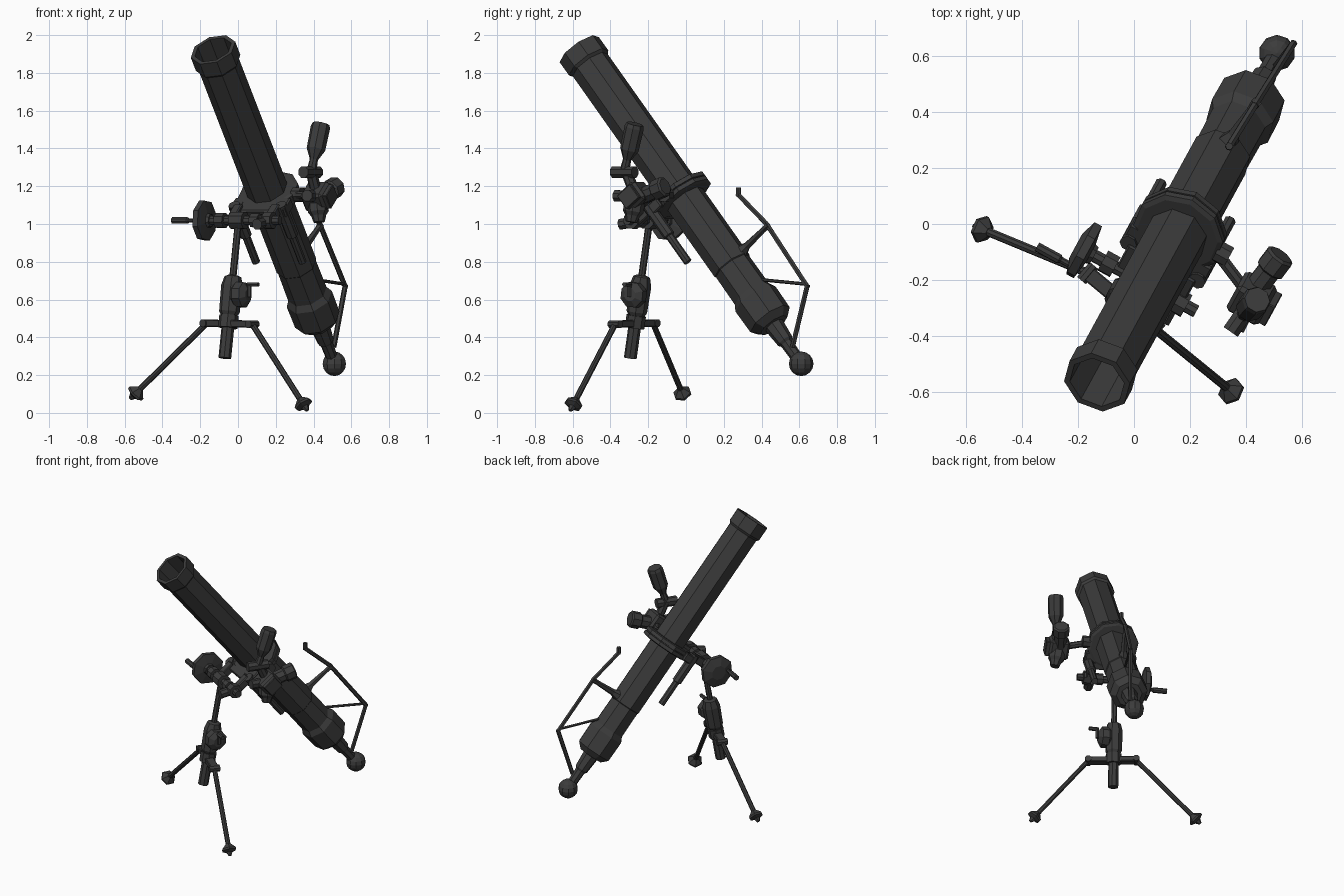
import bpy, bmesh, math
from mathutils import Vector, Matrix

if "Cube" in bpy.data.objects:
    bpy.data.objects.remove(bpy.data.objects["Cube"])

V = Vector
# Barrel frame: BALL origin, D along the barrel, P sideways (level), N up and back
BALL = V((0.51, 0.61, 0.26))
D = (V((-0.135, -0.57, 1.93)) - BALL).normalized()
P = V((-D.y, D.x, 0)).normalized() * -1
if P.x < 0:
    P = -P
N = D.cross(P)

steel = bpy.data.materials.new("dark_steel")
steel.diffuse_color = (0.045, 0.045, 0.045, 1)
steel.use_nodes = True
steel.node_tree.nodes["Principled BSDF"].inputs["Base Color"].default_value = steel.diffuse_color


def L(u, v, s):
    """Barrel coordinates to world."""
    return BALL + P * u + N * v + D * s


def finish(name, bm):
    bmesh.ops.recalc_face_normals(bm, faces=bm.faces[:])
    me = bpy.data.meshes.new(name)
    bm.to_mesh(me)
    bm.free()
    ob = bpy.data.objects.new(name, me)
    me.materials.append(steel)
    bpy.context.collection.objects.link(ob)
    return ob


def lathe(name, a, b, prof, n=8, rot=22.5):
    """Revolve (t, radius) points round the line a-b; t runs 0..1 from a to b."""
    a, b = V(a), V(b)
    z = (b - a).normalized()
    x = P if abs(z.dot(P)) < 0.9 else N
    x = (x - z * x.dot(z)).normalized()
    y = z.cross(x)
    bm = bmesh.new()
    rings = []
    for t, r in prof:
        ring = []
        for i in range(n):
            w = math.radians(rot) + math.tau * i / n
            ring.append(bm.verts.new(a + (b - a) * t + (x * math.cos(w) + y * math.sin(w)) * r))
        rings.append(ring)
    for r0, r1 in zip(rings, rings[1:]):
        for i in range(n):
            j = (i + 1) % n
            bm.faces.new((r0[i], r0[j], r1[j], r1[i]))
    bm.faces.new(rings[0])
    bm.faces.new(rings[-1])
    return finish(name, bm)


def rod(name, a, b, r, n=8):
    return lathe(name, a, b, [(0, r), (1, r)], n)


def box(name, c, size, axes=None):
    """Box with its edges along three axes, edges lightly chamfered."""
    x, y, z = axes or (P, N, D)
    bm = bmesh.new()
    m = Matrix((x, y, z)).transposed().to_4x4()
    m.translation = V(c)
    bmesh.ops.create_cube(bm, size=1, matrix=m @ Matrix.Diagonal((*size, 1)))
    bmesh.ops.bevel(bm, geom=bm.edges[:], offset=min(size) * 0.12, segments=1, affect='EDGES')
    return finish(name, bm)


def bar(name, pts, r):
    for i, (a, b) in enumerate(zip(pts, pts[1:])):
        d = (b - a).normalized() * r * 0.6
        rod(f"{name}_{i + 1}", a - d, b + d, r, 6)


# Barrel with breech cap, muzzle band and open bore
lathe("barrel", BALL, BALL + D,
      [(0.262, 0.085), (0.30, 0.125), (0.44, 0.127), (0.475, 0.108), (0.66, 0.106), (0.665, 0.111),
       (2.03, 0.111), (2.045, 0.125), (2.135, 0.125), (2.135, 0.103), (1.2, 0.098)], 8, -12)
lathe("breech_neck", BALL, L(0, 0, 0.28), [(0, 0.03), (0.5, 0.034), (0.55, 0.045), (1, 0.055)])
bm = bmesh.new()
bmesh.ops.create_uvsphere(bm, u_segments=10, v_segments=8, radius=0.065,
                          matrix=Matrix.Translation(BALL))
finish("breech_ball", bm)

# Carrying handle behind the breech
bar("handle", [L(0.02, 0.03, 0.10), L(0.035, 0.30, 0.285), L(0.02, 0.31, 0.70),
               L(0.01, 0.27, 0.93), L(0.01, 0.29, 0.955)], 0.014)
rod("handle_strut", L(0.015, 0.09, 0.5), L(0.035, 0.30, 0.30), 0.009, 6)
lathe("handle_bracket", L(0.0, 0.09, 0.69), L(0.02, 0.315, 0.69),
      [(0, 0.04), (0.2, 0.022), (0.8, 0.016), (1, 0.02)], 6)

# Barrel clamp and recoil cylinders
lathe("clamp_ring", L(0, 0, 1.115), L(0, 0, 1.18),
      [(0, 0.15), (0.1, 0.168), (0.45, 0.168), (0.47, 0.158), (0.53, 0.158), (0.55, 0.168),
       (0.9, 0.168), (1, 0.15)], 10)
for side, u in (("left", -0.14), ("right", 0.14)):
    lathe(f"{side}_recoil_cylinder", L(u, -0.135, 0.80), L(u, -0.135, 1.19),
          [(0, 0.022), (0.45, 0.022), (0.46, 0.032), (1, 0.032)])
    box(f"{side}_clamp_lug", L(u * 0.95, -0.11, 1.15), (0.07, 0.10, 0.06))
    box(f"{side}_yoke_arm", L(u * 0.8, -0.2, 1.17), (0.05, 0.13, 0.055))
box("clamp_saddle", L(0, -0.15, 1.15), (0.25, 0.05, 0.06))


# Traversing axle with its hand wheel
def A(u, e=0.0, up=0.0):
    return L(u, -0.262, 1.185) + V((-P.y, P.x, 0)) * e + V((0, 0, up))


rod("traverse_axle", A(-0.28), A(0.19), 0.024)
for i, (u0, u1, r) in enumerate(((-0.19, -0.14, 0.042), (-0.10, -0.02, 0.048),
                                 (0.02, 0.07, 0.038), (0.10, 0.15, 0.046))):
    rod(f"axle_collar_{i + 1}", A(u0), A(u1), r)
lathe("hand_wheel", A(-0.30), A(-0.225),
      [(0, 0.05), (0.25, 0.11), (0.65, 0.11), (0.8, 0.04), (1, 0.035)], 8)
lathe("wheel_handle", A(-0.28, -0.07), A(-0.42, -0.07), [(0, 0.012), (0.3, 0.012), (0.35, 0.018), (1, 0.018)])
rod("front_adjuster", A(0.10, -0.02, -0.01), A(0.10, -0.09, -0.02), 0.03)

# Elevating column
c0, c1 = V((-0.07, -0.295, 0.29)), A(-0.06)
rod("column_sleeve", c0, c0.lerp(c1, 0.36), 0.034)
lathe("elevating_housing", c0.lerp(c1, 0.30), c0.lerp(c1, 0.60),
      [(0, 0.04), (0.12, 0.055), (0.75, 0.058), (0.97, 0.045), (1, 0.03)])
rod("column_screw", c0.lerp(c1, 0.55), c1, 0.019)
g = c0.lerp(c1, 0.46)
lathe("elevating_gearbox", g + P * 0.015, g + P * 0.105,
      [(0, 0.05), (0.25, 0.07), (0.75, 0.07), (1, 0.035)], 8)
h = V((0, 0, 0.055))
rod("crank_arm", g + P * 0.11 - h * 0.2, g + P * 0.11 + h, 0.012, 6)
rod("crank_knob", g + P * 0.10 + h, g + P * 0.165 + h, 0.013, 6)

# Bipod: spreader, legs and feet
top_l, top_r = V((-0.165, -0.175, 0.475)), V((0.075, -0.375, 0.47))
ax = (top_r - top_l).normalized()
ay = V((0, 0, 1)).cross(ax).normalized()
box("leg_spreader", (top_l + top_r) / 2, (0.34, 0.055, 0.038), (ax, ay, ax.cross(ay)))
rod("spreader_boss", c0.lerp(c1, 0.22), c0.lerp(c1, 0.31), 0.052)
for side, top, foot in (("left", top_l, V((-0.54, -0.02, 0.105))), ("right", top_r, V((0.345, -0.595, 0.047)))):
    rod(f"{side}_leg", top, foot, 0.016)
    rod(f"{side}_leg_hinge", top - ay * 0.035, top + ay * 0.035, 0.022)
    d = (foot - top).normalized()
    lathe(f"{side}_foot", foot - d * 0.035, foot + d * 0.045,
          [(0, 0.018), (0.4, 0.05), (0.55, 0.05), (0.7, 0.022), (1, 0.01)], 6)

# Sight on the right of the clamp
body = V((0.42, -0.265, 1.145))
rod("sight_arm", L(0.14, 0, 1.15), body, 0.022)
rod("sight_arm_joint", L(0.15, 0, 1.15), L(0.20, 0, 1.15), 0.04)
box("sight_body", body, (0.13, 0.13, 0.12))
box("sight_side_plate", body + P * 0.075, (0.03, 0.10, 0.09))
lathe("sight_drum", body + V((0.01, 0.03, 0.0)), (0.525, -0.11, 1.20),
      [(0, 0.045), (0.55, 0.045), (0.6, 0.056), (0.95, 0.056), (1, 0.045)])
lathe("sight_lower_knob", body, (0.43, -0.29, 1.01), [(0, 0.055), (0.6, 0.055), (0.75, 0.04), (1, 0.03)])
rod("sight_front_knob", body, (0.365, -0.375, 1.15), 0.032)
rod("sight_post", body, (0.385, -0.32, 1.29), 0.03)
rod("sight_head", (0.345, -0.385, 1.275), (0.425, -0.27, 1.275), 0.033)
lathe("eyepiece", (0.385, -0.33, 1.26), (0.44, -0.27, 1.53),
      [(0, 0.028), (0.3, 0.022), (0.5, 0.05), (0.93, 0.052), (1, 0.046)])
